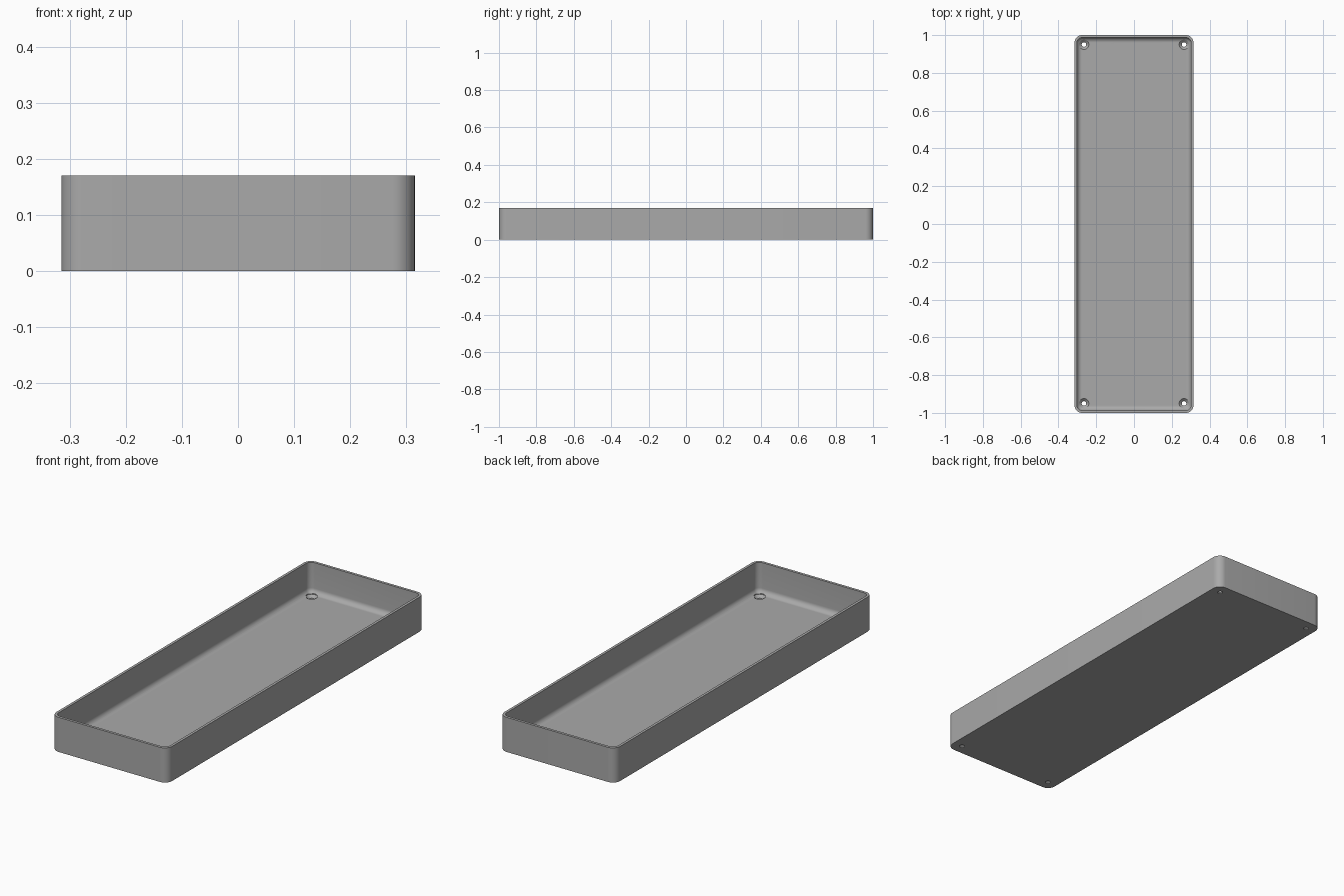
import bpy
import bmesh
from math import cos, sin, pi, radians

cube = bpy.data.objects.get("Cube")
if cube:
    bpy.data.objects.remove(cube, do_unlink=True)

HALF_X, HALF_Y, HEIGHT = 0.315, 1.0, 0.17
WALL, FLOOR, CORNER, FILLET = 0.013, 0.02, 0.04, 0.025
STEPS = 10

grey = bpy.data.materials.new("plain_grey")
grey.use_nodes = True
colour = (0.4, 0.4, 0.4, 1)
grey.diffuse_color = colour
grey.node_tree.nodes["Principled BSDF"].inputs["Base Color"].default_value = colour


def make_object(name, bm):
    bmesh.ops.recalc_face_normals(bm, faces=bm.faces)
    mesh = bpy.data.meshes.new(name)
    bm.to_mesh(mesh)
    bm.free()
    mesh.materials.append(grey)
    obj = bpy.data.objects.new(name, mesh)
    bpy.context.collection.objects.link(obj)
    return obj


def loft(bm, loops):
    """Skin a stack of closed loops and cap both ends."""
    rings = [[bm.verts.new(p) for p in loop] for loop in loops]
    for a, b in zip(rings, rings[1:]):
        for i in range(len(a)):
            j = (i + 1) % len(a)
            bm.faces.new((a[i], a[j], b[j], b[i]))
    bm.faces.new(rings[0])
    bm.faces.new(rings[-1])


def rounded_loop(inset, z):
    r = CORNER - inset
    points = []
    for k, (sx, sy) in enumerate(((1, 1), (-1, 1), (-1, -1), (1, -1))):
        for i in range(STEPS + 1):
            a = (k + i / STEPS) * pi / 2
            points.append((sx * (HALF_X - CORNER) + r * cos(a),
                           sy * (HALF_Y - CORNER) + r * sin(a), z))
    return points


def circle(x, y, r, z):
    return [(x + r * cos(2 * pi * i / 32), y + r * sin(2 * pi * i / 32), z)
            for i in range(32)]


# Tray shell: outer wall, rim, inner wall, rounded inner foot, floor
loops = [rounded_loop(0, 0), rounded_loop(0, HEIGHT), rounded_loop(WALL, HEIGHT)]
for i in range(9):
    a = i / 8 * pi / 2
    loops.append(rounded_loop(WALL + FILLET * (1 - cos(a)),
                              FLOOR + FILLET * (1 - sin(a))))
bm = bmesh.new()
loft(bm, loops)
tray = make_object("tray", bm)

# Countersunk screw holes in the four corners
bm = bmesh.new()
for x in (-0.265, 0.265):
    for y in (-0.95, 0.95):
        loft(bm, [circle(x, y, 0.012, -0.02), circle(x, y, 0.012, 0.007),
                  circle(x, y, 0.026, FLOOR), circle(x, y, 0.026, 0.08)])
cutter = make_object("screw_hole_cutter", bm)
cutter.hide_render = True
cutter.hide_set(True)

holes = tray.modifiers.new("screw_holes", "BOOLEAN")
holes.operation = "DIFFERENCE"
holes.solver = "EXACT"
holes.object = cutter

bpy.context.view_layer.objects.active = tray
tray.select_set(True)
bpy.ops.object.modifier_apply(modifier=holes.name)
bpy.data.objects.remove(cutter, do_unlink=True)
bpy.ops.object.shade_smooth_by_angle(angle=radians(30))
